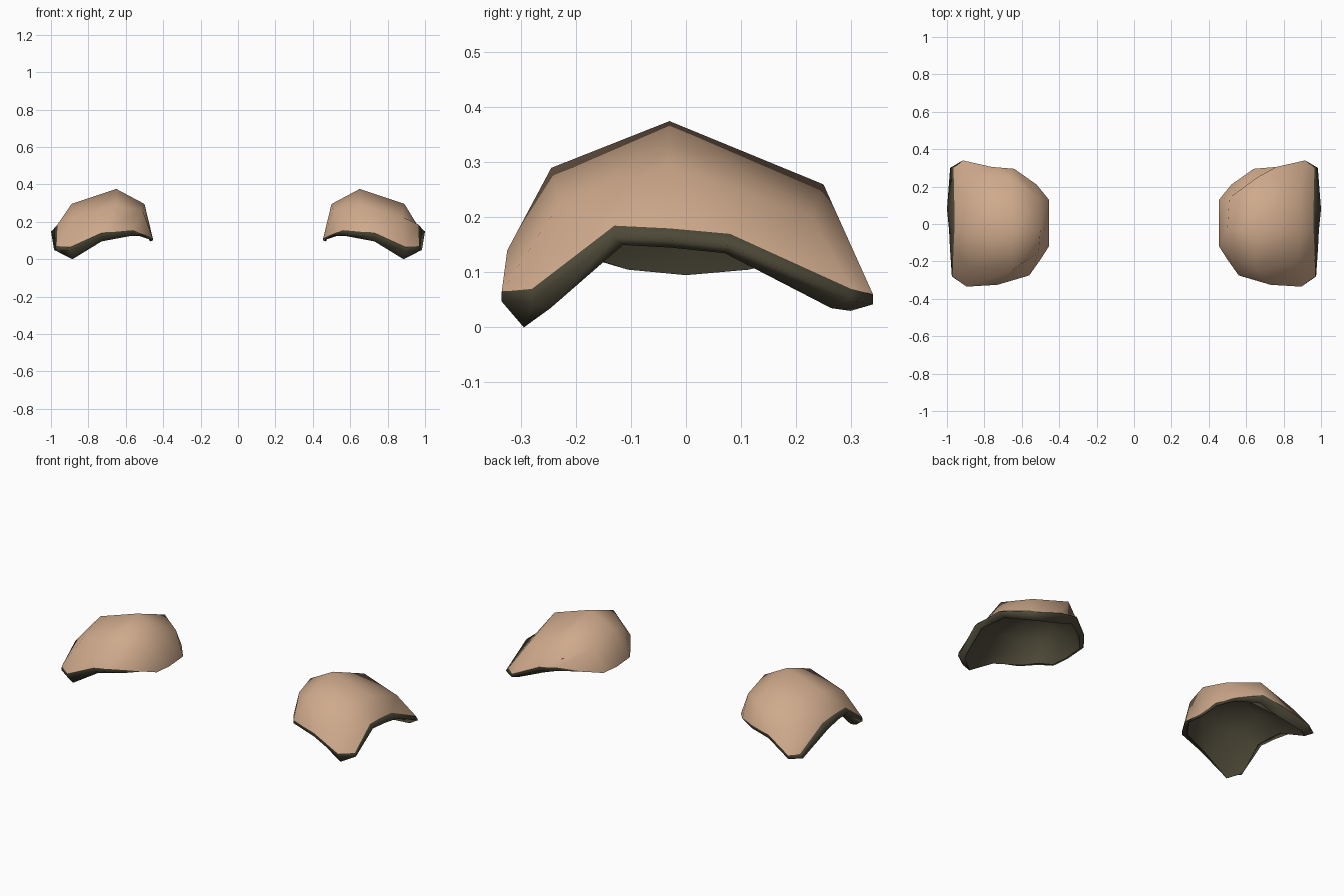
import bpy
from mathutils import Vector

cube = bpy.data.objects.get("Cube")
if cube:
    bpy.data.objects.remove(cube, do_unlink=True)


def make_material(name, rgb):
    mat = bpy.data.materials.new(name)
    mat.use_nodes = True
    mat.diffuse_color = (*rgb, 1)
    bsdf = mat.node_tree.nodes["Principled BSDF"]
    bsdf.inputs["Base Color"].default_value = (*rgb, 1)
    bsdf.inputs["Roughness"].default_value = 0.8
    return mat


tan = make_material("tan leather", (0.62, 0.40, 0.26))
olive = make_material("dark olive lining", (0.075, 0.068, 0.04))

# Arched cross-sections from the neck side to the arm side, each front to back
sections = [
    [(.50, -.19, .13), (.455, -.12, .11), (.455, 0, .10), (.455, .13, .11), (.52, .21, .13)],
    [(.56, -.275, .155), (.51, -.15, .26), (.50, -.03, .295), (.51, .14, .25), (.64, .295, .155)],
    [(.73, -.325, .14), (.65, -.245, .29), (.65, -.03, .375), (.66, .25, .26), (.76, .305, .13)],
    [(.895, -.335, .065), (.88, -.23, .225), (.89, -.03, .295), (.89, .23, .20), (.915, .34, .06)],
    [(.97, -.28, .07), (.965, -.13, .185), (.96, -.03, .18), (.96, .08, .17), (.965, .30, .07)],
]
N = len(sections)
shell_points = [Vector(p) for row in sections for p in row]
grid_faces = [(r * N + c, (r + 1) * N + c, (r + 1) * N + c + 1, r * N + c + 1)
              for r in range(N - 1) for c in range(N - 1)]
last = N - 1
rim = ([c for c in range(N)] + [r * N + last for r in range(1, N)]
       + [last * N + c for c in range(last - 1, -1, -1)]
       + [r * N for r in range(last - 1, 0, -1)])

# Lining sits inside the shell and hangs lower toward the arm
drops = [0.005, 0.03, 0.045, 0.065, 0.035]
lining_points = []
for i, p in enumerate(shell_points):
    drop = drops[i // N] if i in rim else 0.03
    if i == (N - 2) * N + last:
        drop = 0.03
    lining_points.append(Vector((0.72 + (p.x - 0.72) * 0.94, p.y * 0.88, p.z - drop)))


def lip_point(i):
    """Rolled edge between shell and lining, flared on the arm side."""
    p = shell_points[i].copy()
    if i // N == last:
        p.x += 0.04 * (1 - abs(p.y - 0.08) / 0.4)
        p.z -= 0.022
    elif i // N > 0:
        p.z -= 0.018
    return p


def add_part(name, points, faces, mat, side):
    coords = [(p.x * side, p.y, p.z) for p in points]
    if side < 0:
        faces = [tuple(reversed(f)) for f in faces]
    mesh = bpy.data.meshes.new(name)
    mesh.from_pydata(coords, [], faces)
    mesh.materials.append(mat)
    for poly in mesh.polygons:
        poly.use_smooth = True
    obj = bpy.data.objects.new(name, mesh)
    bpy.context.collection.objects.link(obj)
    return obj


def bands(first, second, count):
    """Quads joining two closed loops of the same length."""
    return [(first + k, first + (k + 1) % count,
             second + (k + 1) % count, second + k) for k in range(count)]


count = len(rim)
edge_points = ([shell_points[i] for i in rim] + [lip_point(i) for i in rim]
               + [lining_points[i] for i in rim])
edge_faces = bands(0, count, count) + bands(count, 2 * count, count)
lining_faces = [tuple(reversed(f)) for f in grid_faces]

# Matching pads on both shoulders
for label, side in (("left", 1), ("right", -1)):
    add_part(label + "_shoulder_pad_shell", shell_points, grid_faces, tan, side)
    add_part(label + "_shoulder_pad_lining", lining_points, lining_faces, olive, side)
    add_part(label + "_shoulder_pad_edge", edge_points, edge_faces, olive, side)
